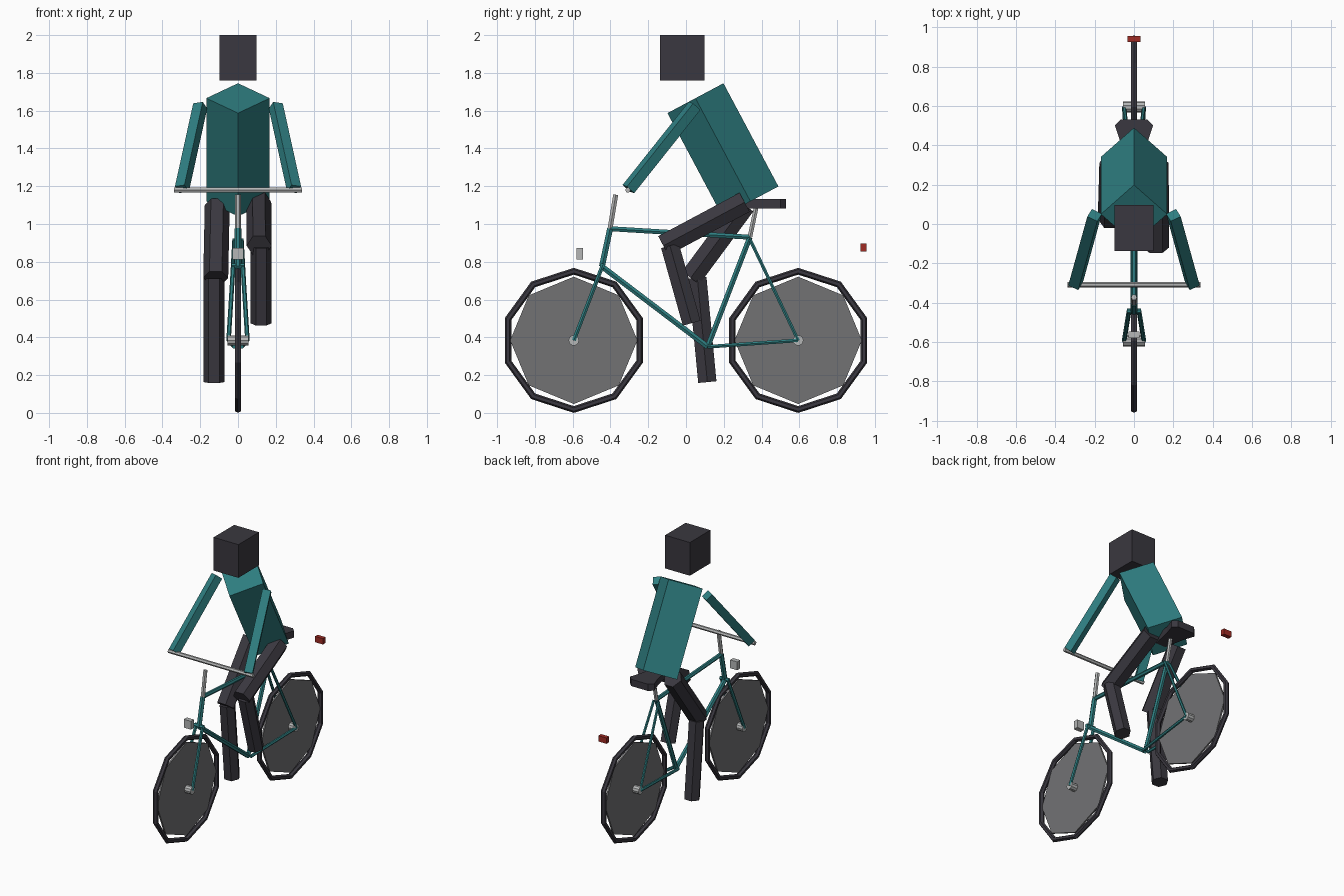
import bpy, bmesh, math
from mathutils import Vector, Matrix

if "Cube" in bpy.data.objects:
    bpy.data.objects.remove(bpy.data.objects["Cube"])


def material(name, rgb):
    m = bpy.data.materials.new(name)
    m.use_nodes = True
    m.diffuse_color = (*rgb, 1)
    m.node_tree.nodes["Principled BSDF"].inputs["Base Color"].default_value = (*rgb, 1)
    return m


TEAL = material("teal", (0.028, 0.21, 0.22))
DARK = material("charcoal", (0.042, 0.039, 0.05))
GREY = material("wheel grey", (0.17, 0.17, 0.175))
METAL = material("light metal", (0.46, 0.47, 0.47))
RED = material("red", (0.35, 0.025, 0.018))


def finish(name, bm, mat):
    bmesh.ops.recalc_face_normals(bm, faces=bm.faces)
    mesh = bpy.data.meshes.new(name)
    bm.to_mesh(mesh)
    bm.free()
    mesh.materials.append(mat)
    ob = bpy.data.objects.new(name, mesh)
    bpy.context.collection.objects.link(ob)
    return ob


def loft(name, rings, mat):
    """Join equal rings of points into a closed solid."""
    bm = bmesh.new()
    rows = [[bm.verts.new(p) for p in ring] for ring in rings]
    n = len(rows[0])
    for a, b in zip(rows, rows[1:]):
        for i in range(n):
            j = (i + 1) % n
            bm.faces.new((a[i], a[j], b[j], b[i]))
    bm.faces.new(rows[0])
    bm.faces.new(rows[-1])
    return finish(name, bm, mat)


def rod(name, start, end, radius, mat, sides=6, twist=0):
    """Straight prism between two points, with a corner turned towards x."""
    a, b = Vector(start), Vector(end)
    d = (b - a).normalized()
    ref = Vector((0, 1, 0)) if abs(d.x) > 0.9 else Vector((1, 0, 0))
    u = (ref - d * ref.dot(d)).normalized()
    v = d.cross(u)
    angles = [twist + math.tau * i / sides for i in range(sides)]
    offsets = [(u * math.cos(t) + v * math.sin(t)) * radius for t in angles]
    return loft(name, [[a + o for o in offsets], [b + o for o in offsets]], mat)


def box(name, centre, size, mat):
    bm = bmesh.new()
    bmesh.ops.create_cube(bm, size=1, matrix=Matrix.Translation(centre) @ Matrix.Diagonal((*size, 1)))
    return finish(name, bm, mat)


# Wheels: ten-sided tyre, eight-sided disc and hub
AXLE = 0.384
for label, y in (("front", -0.594), ("rear", 0.594)):
    bpy.ops.mesh.primitive_torus_add(major_segments=10, minor_segments=6, major_radius=0.366,
                                     minor_radius=0.018, location=(0, y, AXLE),
                                     rotation=(0, math.pi / 2, 0))
    tyre = bpy.context.object
    tyre.name = label + "_tyre"
    tyre.data.materials.append(DARK)
    for x, n, r, part, mat in ((0.006, 8, 0.337, "wheel_disc", GREY), (0.055, 10, 0.028, "hub", METAL)):
        ring = [(r * math.cos(math.tau * i / n), r * math.sin(math.tau * i / n)) for i in range(n)]
        loft(f"{label}_{part}", [[(s, y + p, AXLE + q) for p, q in ring] for s in (-x, x)], mat)

# Frame tubes
head_top, head_low = (0, -0.402, 0.975), (0, -0.445, 0.775)
bracket, seat_top = (0, 0.115, 0.35), (0, 0.338, 0.93)
rod("head_tube", head_low, head_top, 0.018, TEAL)
rod("top_tube", head_top, seat_top, 0.015, TEAL)
rod("down_tube", head_low, bracket, 0.017, TEAL)
rod("seat_tube", bracket, seat_top, 0.016, TEAL)
for side, s in (("left", 1), ("right", -1)):
    rear_end = (0.05 * s, 0.594, AXLE)
    rod(side + "_fork_blade", (0.025 * s, -0.44, 0.785), (0.05 * s, -0.594, AXLE), 0.012, TEAL)
    rod(side + "_chain_stay", (0.02 * s, 0.115, 0.35), rear_end, 0.011, TEAL)
    rod(side + "_seat_stay", (0.02 * s, 0.338, 0.92), rear_end, 0.01, TEAL)
rod("fork_crown", (-0.035, -0.443, 0.78), (0.035, -0.443, 0.78), 0.014, TEAL)

# Seat post, saddle, stem and handlebar
rod("seat_post", seat_top, (0, 0.372, 1.09), 0.014, METAL)
half = [(0.068, 0.53), (0.097, 0.5), (0.07, 0.42), (0.03, 0.22)]
outline = half + [(-x, y) for x, y in reversed(half)]
loft("saddle", [[(x, y, z) for x, y in outline] for z in (1.083, 1.132)], DARK)
rod("stem", head_top, (0, -0.372, 1.155), 0.015, METAL)
rod("handlebar", (-0.338, -0.308, 1.18), (0.338, -0.308, 1.18), 0.014, METAL)

# Lights
box("headlight", (0, -0.562, 0.842), (0.056, 0.034, 0.06), METAL)
box("tail_light", (0, 0.94, 0.875), (0.064, 0.03, 0.042), RED)

# Rider: torso, head and arms
rod("torso", (0, 0.341, 1.12), (0, 0.05, 1.666), 0.168, TEAL, sides=4)
box("head", (0, -0.02, 1.88), (0.198, 0.235, 0.24), DARK)
for side, s in (("left", 1), ("right", -1)):
    rod(side + "_arm", (0.2 * s, 0.045, 1.625), (0.297 * s, -0.305, 1.185), 0.04, TEAL,
        sides=4, twist=0.35 * s)

# Legs at opposite points of the pedal stroke
for side, hip, knee, foot in (
        ("left", (0.11, 0.31, 1.115), (0.112, -0.12, 0.885), (0.122, 0.03, 0.475)),
        ("right", (-0.11, 0.31, 1.1), (-0.118, 0.025, 0.715), (-0.127, 0.113, 0.163))):
    rod(side + "_thigh", hip, knee, 0.066, DARK, sides=6)
    shin_top = (foot[0], knee[1] + 0.035, knee[2])
    rod(side + "_shin", shin_top, foot, 0.056, DARK, sides=6)
